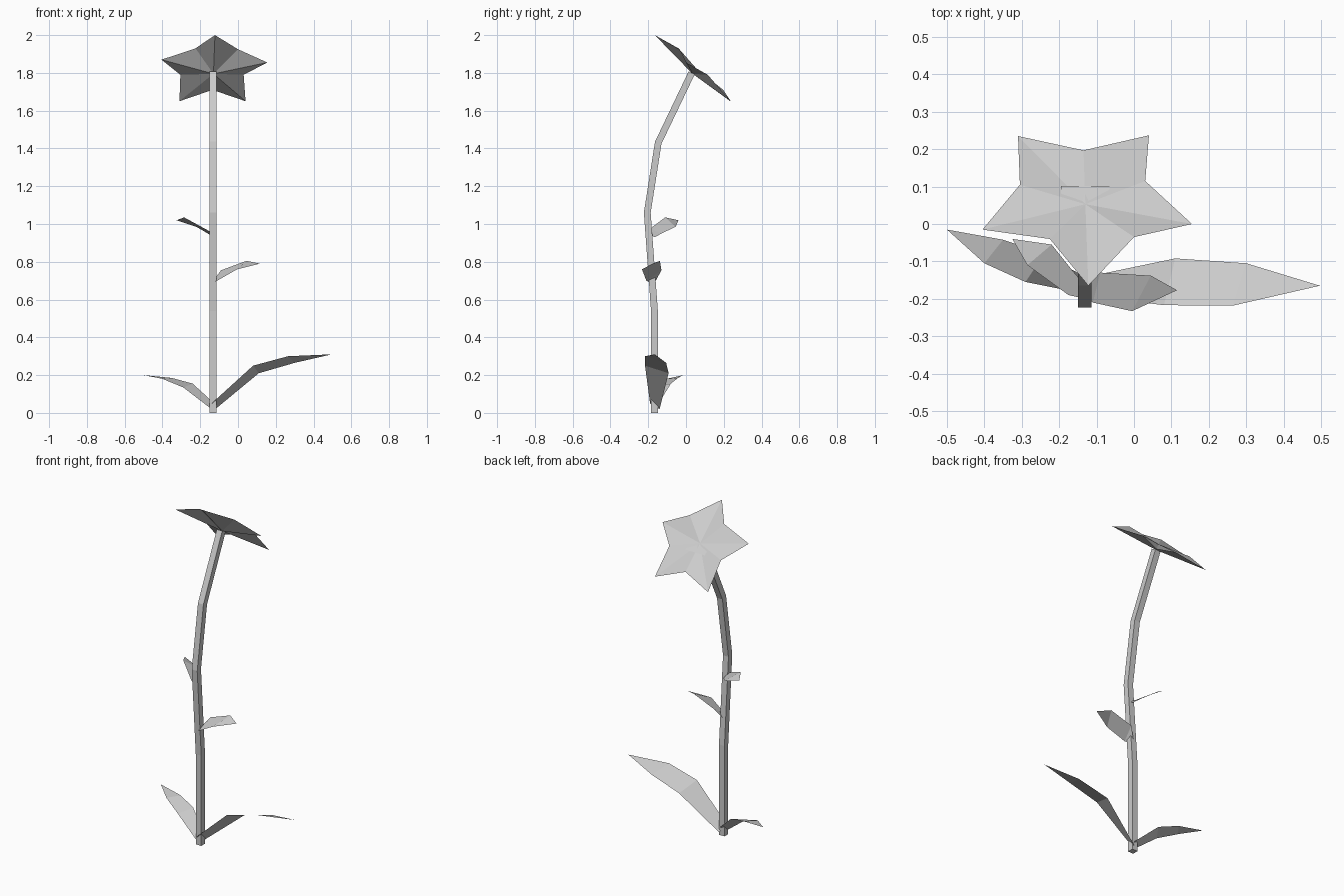
import bpy
import bmesh
from mathutils import Vector

if "Cube" in bpy.data.objects:
    bpy.data.objects.remove(bpy.data.objects["Cube"], do_unlink=True)

# One plain grey for the whole plant
grey = bpy.data.materials.new("plain grey")
grey.use_nodes = True
grey.diffuse_color = (0.6, 0.6, 0.6, 1)
grey.node_tree.nodes["Principled BSDF"].inputs["Base Color"].default_value = (0.6, 0.6, 0.6, 1)


def finish(name, bm):
    mesh = bpy.data.meshes.new(name)
    bm.to_mesh(mesh)
    bm.free()
    mesh.materials.append(grey)
    obj = bpy.data.objects.new(name, mesh)
    bpy.context.collection.objects.link(obj)
    return obj


def make_stem(name, path, x, half):
    """Square tube swept along (y, z) points, with mitred rings."""
    bm = bmesh.new()
    pts = [Vector((x, y, z)) for y, z in path]
    rings = []
    for i, p in enumerate(pts):
        along = (pts[min(i + 1, len(pts) - 1)] - pts[max(i - 1, 0)]).normalized()
        side = Vector((1, 0, 0))
        depth = along.cross(side)
        rings.append([bm.verts.new(p + side * a * half + depth * b * half)
                      for a, b in ((-1, -1), (1, -1), (1, 1), (-1, 1))])
    for low, high in zip(rings, rings[1:]):
        for k in range(4):
            n = (k + 1) % 4
            bm.faces.new((low[k], low[n], high[n], high[k]))
    bm.faces.new(rings[0])
    bm.faces.new(rings[-1])
    bmesh.ops.recalc_face_normals(bm, faces=bm.faces)
    return finish(name, bm)


def make_leaf(name, front, back, tip):
    """Thin folded blade between a front edge and a back edge."""
    bm = bmesh.new()
    f = [bm.verts.new(p) for p in front]
    b = [bm.verts.new(p) for p in back]
    t = bm.verts.new(tip)
    for i in range(len(f) - 1):
        bm.faces.new((f[i], f[i + 1], b[i + 1], b[i]))
    bm.faces.new((f[-1], t, b[-1]))
    for face in bm.faces:
        face.normal_update()
        if face.normal.z < 0:
            face.normal_flip()
    return finish(name, bm)


def make_bloom(name, outline, top, bottom):
    """Star of petals: shallow upper fan and a keeled lower fan."""
    bm = bmesh.new()
    rim = [bm.verts.new(p) for p in outline]
    up, down = bm.verts.new(top), bm.verts.new(bottom)
    for i, v in enumerate(rim):
        n = rim[(i + 1) % len(rim)]
        bm.faces.new((v, n, up))
        bm.faces.new((n, v, down))
    bmesh.ops.recalc_face_normals(bm, faces=bm.faces)
    return finish(name, bm)


# Bent stem
make_stem("stem", [(-0.167, 0), (-0.167, 0.54), (-0.205, 1.06), (-0.147, 1.43), (0.03, 1.8)],
          -0.132, 0.018)

# Two long leaves at the foot
make_leaf("large_left_leaf",
          [(-0.14, -0.19, 0.05), (0.08, -0.217, 0.25), (0.265, -0.218, 0.3)],
          [(-0.12, -0.14, 0.02), (0.11, -0.092, 0.21), (0.3, -0.105, 0.265)],
          (0.497, -0.165, 0.31))
make_leaf("large_right_leaf",
          [(-0.14, -0.185, 0.02), (-0.29, -0.155, 0.135), (-0.4, -0.105, 0.18)],
          [(-0.125, -0.145, 0.05), (-0.24, -0.08, 0.155), (-0.35, -0.042, 0.185)],
          (-0.5, -0.015, 0.2))

# Two short leaves higher up
make_leaf("small_left_leaf",
          [(-0.13, -0.19, 0.69), (-0.11, -0.21, 0.7), (-0.005, -0.233, 0.76)],
          [(-0.13, -0.16, 0.7), (-0.09, -0.13, 0.755), (0.045, -0.138, 0.805)],
          (0.115, -0.177, 0.79))
make_leaf("small_right_leaf",
          [(-0.13, -0.2, 0.95), (-0.175, -0.19, 0.975), (-0.285, -0.11, 1.035)],
          [(-0.13, -0.165, 0.93), (-0.16, -0.13, 0.95), (-0.22, -0.055, 0.985)],
          (-0.325, -0.04, 1.02))

# Five-pointed bloom, tilted backwards
make_bloom("bloom",
           [(-0.31, 0.235, 1.65), (-0.135, 0.197, 1.71), (0.04, 0.237, 1.65),
            (0.03, 0.115, 1.79), (0.155, 0, 1.855), (0, -0.035, 1.925),
            (-0.122, -0.165, 2), (-0.225, -0.04, 1.93), (-0.405, -0.015, 1.87),
            (-0.305, 0.105, 1.79)],
           (-0.13, 0.053, 1.825), (-0.13, 0.035, 1.795))

# Square heart, a thin plate lying on the petals
bm = bmesh.new()
heart = [bm.verts.new((-0.13 + a * 0.065, 0.053 + b * 0.048, 1.823 - b * 0.035))
         for a, b in ((-1, -1), (1, -1), (1, 1), (-1, 1))]
bm.faces.new(heart)
finish("bloom_heart", bm)
